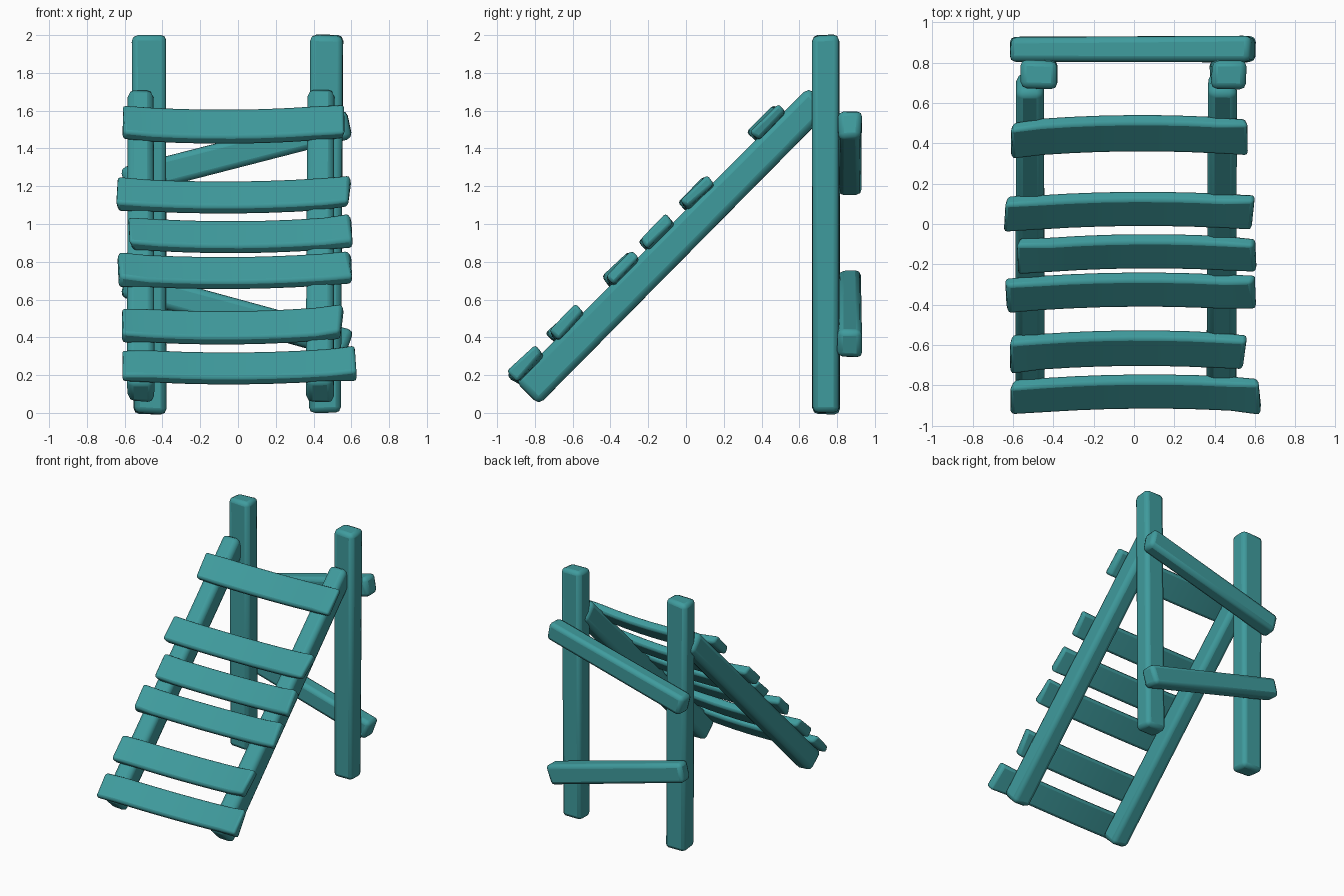
import bpy, bmesh, random
from mathutils import Vector, Matrix

if "Cube" in bpy.data.objects:
    bpy.data.objects.remove(bpy.data.objects["Cube"])

random.seed(4)
mat = bpy.data.materials.new("teal_paint")
mat.diffuse_color = (0.05, 0.33, 0.34, 1)
mat.use_nodes = True
mat.node_tree.nodes["Principled BSDF"].inputs["Base Color"].default_value = mat.diffuse_color


def beam(name, p0, p1, width, depth, normal, sag=0.0, cuts=0, bevel=0.03, rough=0.006):
    """Rough-hewn bar from p0 to p1; depth is measured along normal, sag bows it against normal."""
    p0, p1 = Vector(p0), Vector(p1)
    x = (p1 - p0).normalized()
    n = Vector(normal)
    z = (n - x * n.dot(x)).normalized()
    y = z.cross(x)
    length = (p1 - p0).length
    bm = bmesh.new()
    bmesh.ops.create_cube(bm, size=1)
    if cuts:
        along = [e for e in bm.edges if abs(e.verts[0].co.x - e.verts[1].co.x) > 0.5]
        bmesh.ops.subdivide_edges(bm, edges=along, cuts=cuts, use_grid_fill=True)
    for v in bm.verts:
        t = v.co.x * 2
        end = abs(t) > 0.99
        v.co = Vector((v.co.x * length, v.co.y * width, v.co.z * depth))
        v.co.z -= sag * (1 - t * t)
        if end:
            v.co += Vector((random.uniform(-2, 1), random.uniform(-1, 1), random.uniform(-1, 1))) * rough
    rot = Matrix((x, y, z)).transposed().to_4x4()
    bm.transform(Matrix.Translation((p0 + p1) / 2) @ rot)
    bmesh.ops.recalc_face_normals(bm, faces=bm.faces)
    me = bpy.data.meshes.new(name)
    bm.to_mesh(me)
    bm.free()
    me.materials.append(mat)
    ob = bpy.data.objects.new(name, me)
    bpy.context.collection.objects.link(ob)
    m = ob.modifiers.new("worn_edges", 'BEVEL')
    m.width, m.segments = bevel, 2
    m.limit_method, m.angle_limit = 'ANGLE', 0.8
    bpy.ops.object.select_all(action='DESELECT')
    ob.select_set(True)
    bpy.context.view_layer.objects.active = ob
    bpy.ops.object.shade_smooth_by_angle(angle=0.6)
    return ob


UP_SLOPE = (0, -1, 1)

# upright posts
beam("left_post", (-0.465, 0.74, 0), (-0.472, 0.74, 2), 0.14, 0.175, (1, 0, 0))
beam("right_post", (0.46, 0.74, 0), (0.472, 0.74, 2), 0.14, 0.175, (1, 0, 0))

# sloping side rails
for side, x in (("left", -0.515), ("right", 0.437)):
    beam(side + "_rail", (x, -0.84, 0.11), (x, 0.705, 1.665), 0.145, 0.17, UP_SLOPE, bevel=0.035)

# sagging steps: left x, right x, centre y, width
steps = [(-0.60, 0.63, -0.86, 0.195), (-0.605, 0.555, -0.645, 0.205),
         (-0.63, 0.60, -0.355, 0.195), (-0.565, 0.60, -0.165, 0.195),
         (-0.63, 0.60, 0.045, 0.195), (-0.60, 0.56, 0.42, 0.21)]
for i, (x0, x1, y, w) in enumerate(steps):
    beam(f"step_{i + 1}", (x0, y, y + 1.115), (x1, y + 0.01, y + 1.125), w, 0.065,
         UP_SLOPE, sag=0.035, cuts=7, bevel=0.018, rough=0.01)

# slanted braces behind the posts
beam("upper_brace", (-0.60, 0.867, 1.225), (0.59, 0.867, 1.53), 0.15, 0.125, (0, 1, 0))
beam("lower_brace", (-0.60, 0.867, 0.685), (0.59, 0.867, 0.36), 0.15, 0.125, (0, 1, 0))
